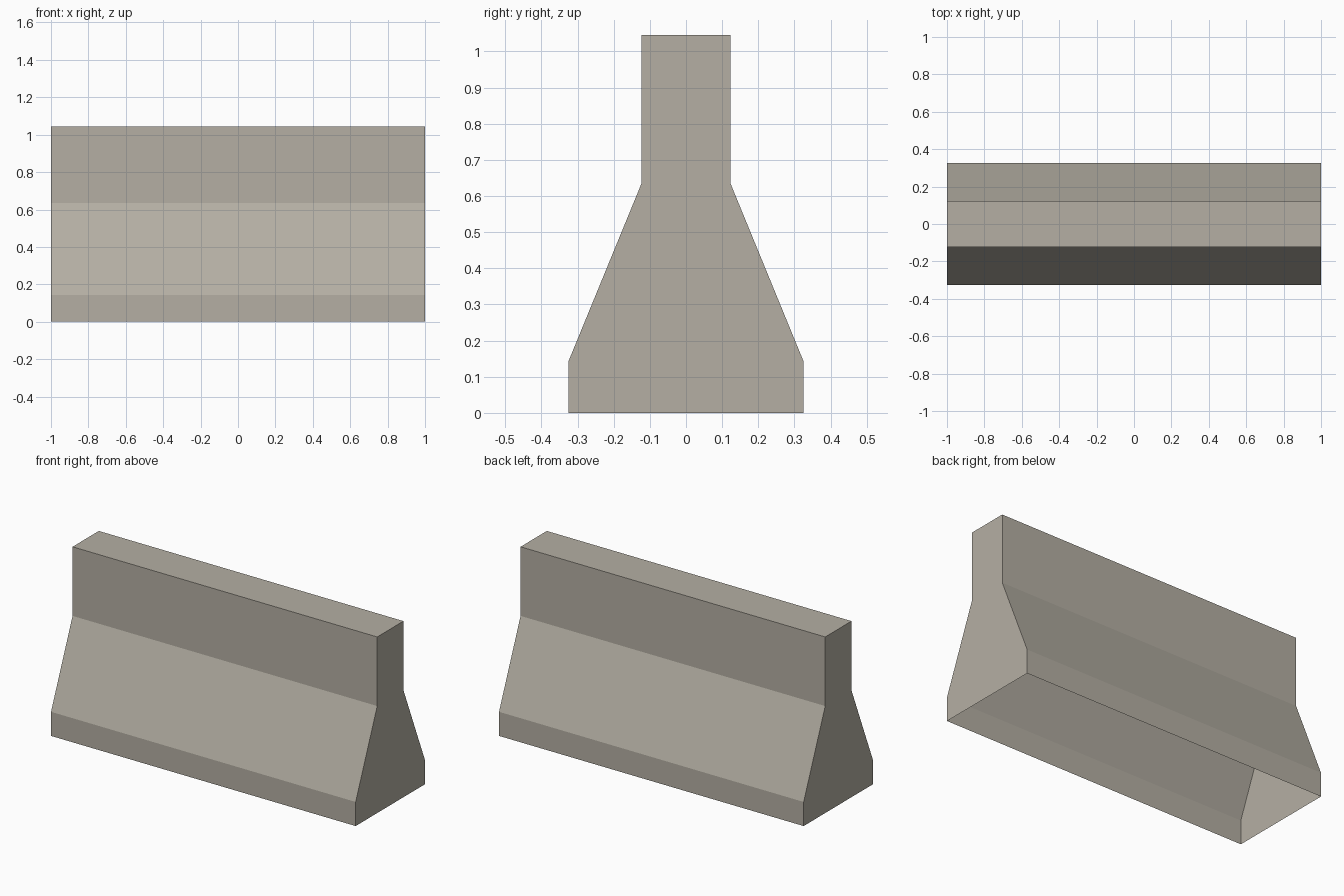
import bpy, bmesh

if "Cube" in bpy.data.objects:
    bpy.data.objects.remove(bpy.data.objects["Cube"])

# Flat concrete colour
concrete = bpy.data.materials.new("warm grey concrete")
concrete.diffuse_color = (0.46, 0.43, 0.37, 1)
concrete.use_nodes = True
concrete.node_tree.nodes["Principled BSDF"].inputs["Base Color"].default_value = concrete.diffuse_color

# Half cross-section (y, z) from the foot up, mirrored to the front side
half = [(0.325, 0.0), (0.325, 0.143), (0.123, 0.635), (0.123, 1.045)]
profile = half + [(-y, z) for y, z in reversed(half)]

# Barrier: extruded profile with capped ends and an open underside
bm = bmesh.new()
left = [bm.verts.new((-1, y, z)) for y, z in profile]
right = [bm.verts.new((1, y, z)) for y, z in profile]
for i in range(len(profile) - 1):
    bm.faces.new((left[i], left[i + 1], right[i + 1], right[i]))

# End caps as stacked quads
n = len(profile)
for ring in (left, right):
    for i in range(len(half) - 1):
        bm.faces.new((ring[i], ring[i + 1], ring[n - 2 - i], ring[n - 1 - i]))

bmesh.ops.recalc_face_normals(bm, faces=bm.faces)
mesh = bpy.data.meshes.new("concrete_barrier")
bm.to_mesh(mesh)
bm.free()
mesh.materials.append(concrete)
barrier = bpy.data.objects.new("concrete_barrier", mesh)
bpy.context.collection.objects.link(barrier)
